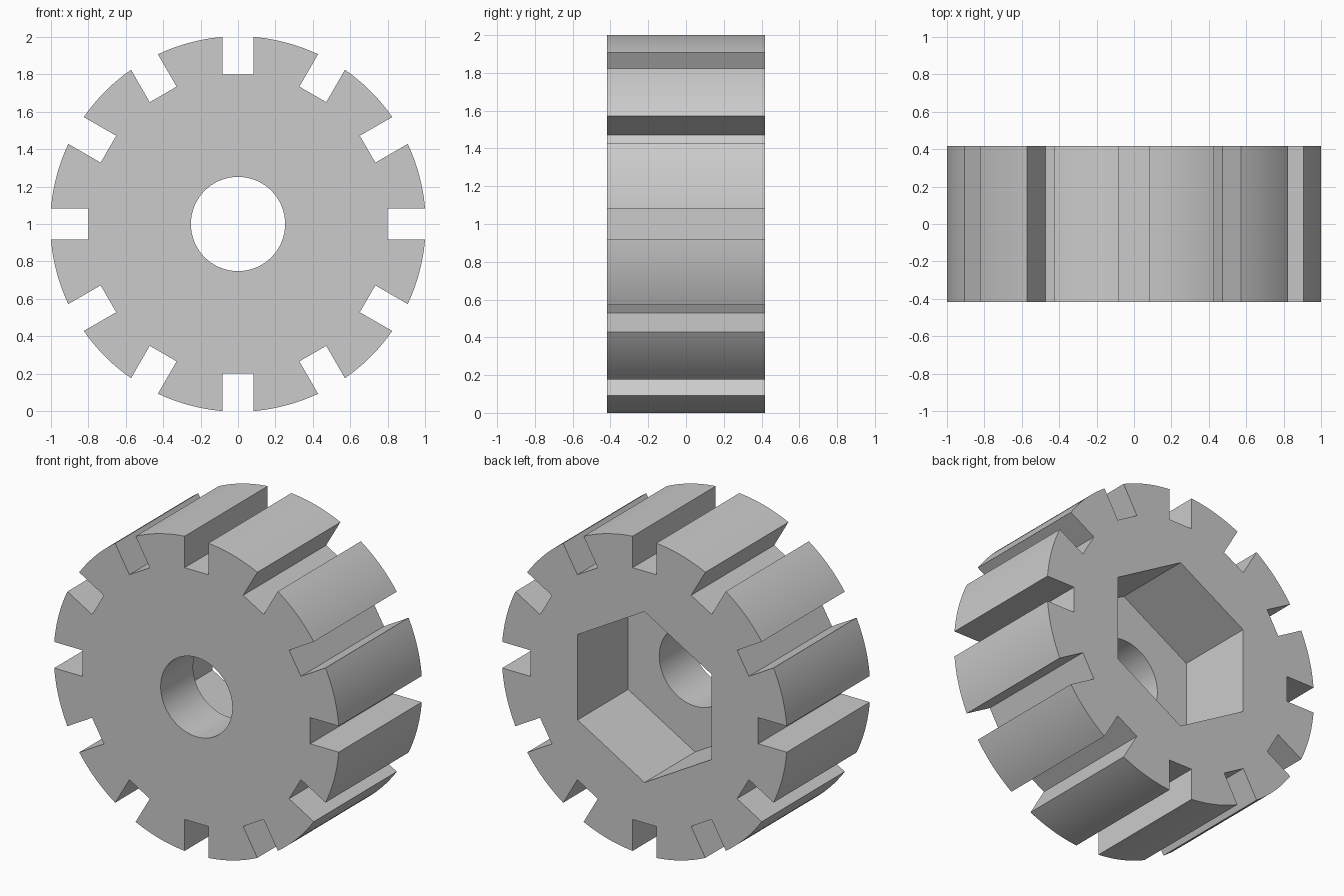
import bpy
import bmesh
from math import asin, cos, sin, pi, sqrt

cube = bpy.data.objects.get("Cube")
if cube:
    bpy.data.objects.remove(cube, do_unlink=True)

HALF = 0.417          # half thickness of the wheel
SLOTS = 12
SLOT_HALF = 0.083     # half width of each slot
SLOT_FLOOR = 0.8      # distance from the axis to the slot floor
RADIUS = sqrt(1 + SLOT_HALF ** 2)
BORE = 0.252
HEX = 0.543           # hexagon corner radius
POCKET_DEPTH = 0.508
ARC_STEPS = 12


def polar(radius, angle):
    return radius * sin(angle), radius * cos(angle)


def ring(radius, sides):
    return [polar(radius, 2 * pi * i / sides) for i in range(sides)]


def prism(name, points, y0, y1):
    """Extrude an (x, z) outline along y, around the wheel axis."""
    bm = bmesh.new()
    face = bm.faces.new([bm.verts.new((x, y0, z + 1)) for x, z in points])
    out = bmesh.ops.extrude_face_region(bm, geom=[face])
    moved = [v for v in out["geom"] if isinstance(v, bmesh.types.BMVert)]
    bmesh.ops.translate(bm, verts=moved, vec=(0, y1 - y0, 0))
    bmesh.ops.recalc_face_normals(bm, faces=bm.faces)
    mesh = bpy.data.meshes.new(name)
    bm.to_mesh(mesh)
    bm.free()
    obj = bpy.data.objects.new(name, mesh)
    bpy.context.collection.objects.link(obj)
    return obj


# Wheel outline: slot floor corners, then the arc of the following tooth
pitch = 2 * pi / SLOTS
gap = asin(SLOT_HALF / RADIUS)
floor_radius = sqrt(SLOT_FLOOR ** 2 + SLOT_HALF ** 2)
floor_gap = asin(SLOT_HALF / floor_radius)
outline = []
for k in range(SLOTS):
    a = k * pitch
    outline += [polar(floor_radius, a - floor_gap), polar(floor_radius, a + floor_gap)]
    for i in range(ARC_STEPS + 1):
        outline.append(polar(RADIUS, a + gap + (pitch - 2 * gap) * i / ARC_STEPS))
wheel = prism("slotted_wheel", outline, -HALF, HALF)

# Single grey material
grey = bpy.data.materials.new("light_grey")
grey.use_nodes = True
colour = (0.6, 0.6, 0.6, 1)
grey.diffuse_color = colour
grey.node_tree.nodes["Principled BSDF"].inputs["Base Color"].default_value = colour
wheel.data.materials.append(grey)

# Through bore, and hexagonal pocket sunk into the back
cutters = [
    prism("bore_cutter", ring(BORE, 72), -1, 1),
    prism("hex_pocket_cutter", ring(HEX, 6), HALF - POCKET_DEPTH, 1),
]
for o in bpy.context.selected_objects:
    o.select_set(False)
wheel.select_set(True)
bpy.context.view_layer.objects.active = wheel
for cutter in cutters:
    cutter.hide_render = True
    cutter.data.materials.append(grey)
    mod = wheel.modifiers.new(cutter.name, "BOOLEAN")
    mod.operation = "DIFFERENCE"
    mod.solver = "EXACT"
    mod.object = cutter
    bpy.ops.object.modifier_apply(modifier=mod.name)
    bpy.data.objects.remove(cutter, do_unlink=True)

# Smooth tooth tops and bore, crisp corners
bpy.ops.object.shade_smooth_by_angle(angle=pi / 6)
